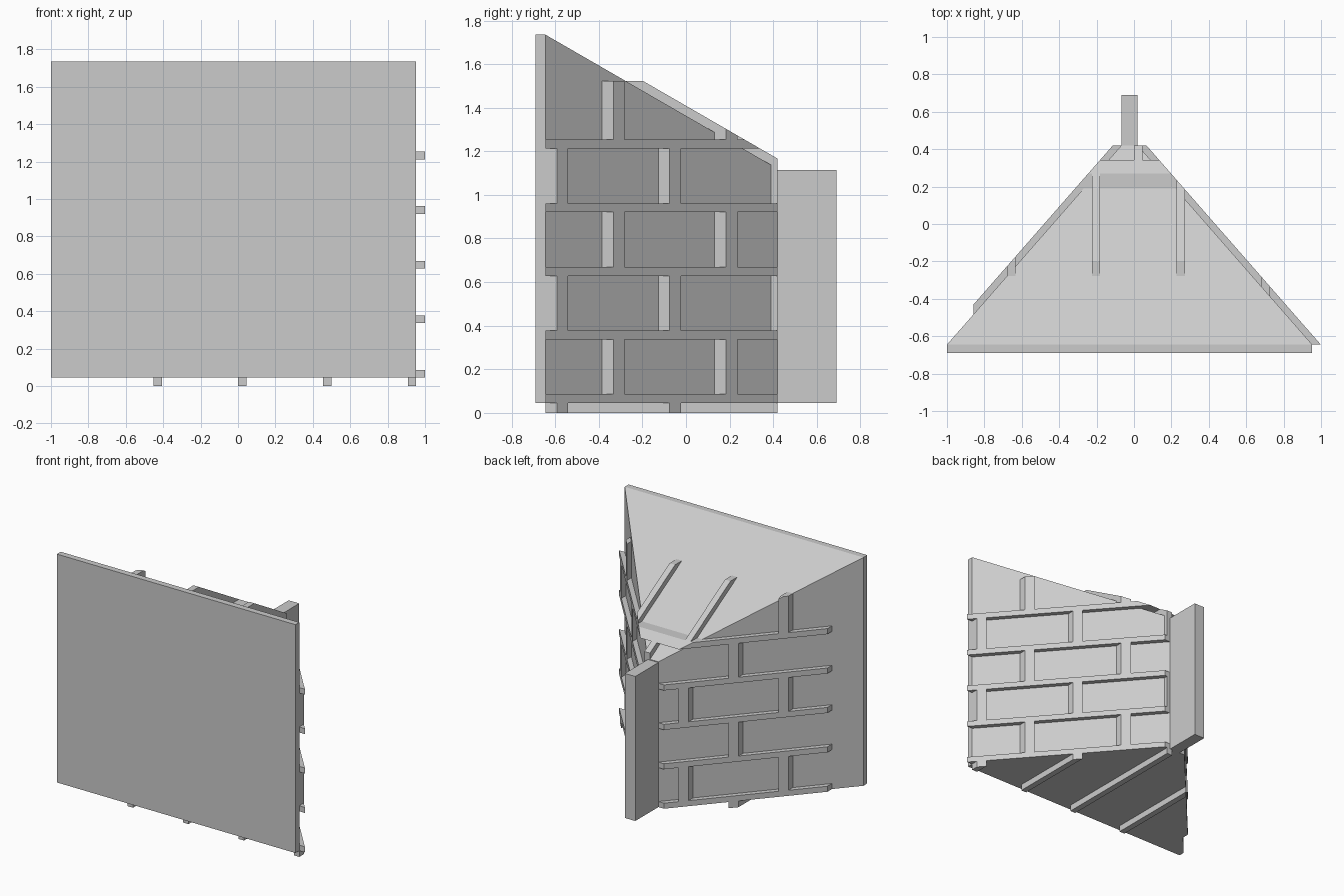
import bpy
import bmesh
from mathutils import Vector

cube = bpy.data.objects.get("Cube")
if cube:
    bpy.data.objects.remove(cube, do_unlink=True)

grey = bpy.data.materials.new("stone grey")
grey.use_nodes = True
colour = (0.6, 0.6, 0.6, 1)
grey.diffuse_color = colour
grey.node_tree.nodes["Principled BSDF"].inputs["Base Color"].default_value = colour

LEFT, RIGHT = -1.0, 0.953       # front corners of the wedge
FRONT, BACK = -0.645, 0.42
BASE, TOP = 0.046, 1.735
WALL_SLOPE, ROOF_SLOPE = 1.142, 0.577
RELIEF = 0.046                  # how far the ribs stand out


def wedge_planes(grow):
    """Two converging walls and a sloping roof, pushed out by grow."""
    return [
        (Vector((RIGHT + grow, FRONT, 0)), Vector((WALL_SLOPE, 1, 0))),
        (Vector((LEFT - grow, FRONT, 0)), Vector((-WALL_SLOPE, 1, 0))),
        (Vector((0, FRONT, TOP + grow)), Vector((0, ROOF_SLOPE, 1))),
    ]


def make_boxes(name, boxes, planes=()):
    """Boxes given as (low corner, high corner), all trimmed by planes."""
    bm = bmesh.new()
    for low, high in boxes:
        low, high = Vector(low), Vector(high)
        size, middle = high - low, (low + high) / 2
        for v in bmesh.ops.create_cube(bm, size=1)["verts"]:
            v.co = v.co * size + middle
    for point, normal in planes:
        bmesh.ops.bisect_plane(
            bm, geom=bm.verts[:] + bm.edges[:] + bm.faces[:], dist=1e-5,
            plane_co=point, plane_no=normal.normalized(), clear_outer=True)
        rim = [e for e in bm.edges if e.is_boundary]
        if rim:
            bmesh.ops.holes_fill(bm, edges=rim, sides=0)
    bmesh.ops.recalc_face_normals(bm, faces=bm.faces[:])
    mesh = bpy.data.meshes.new(name)
    bm.to_mesh(mesh)
    bm.free()
    mesh.materials.append(grey)
    obj = bpy.data.objects.new(name, mesh)
    bpy.context.collection.objects.link(obj)
    return obj


# Solid body, front plate and rear fin
make_boxes("wedge_body", [((-1.2, FRONT, BASE), (1.2, BACK, 1.9))], wedge_planes(0))
make_boxes("front_plate", [((LEFT, -0.69, BASE), (RIGHT, FRONT, TOP))])
make_boxes("rear_fin", [((-0.068, BACK - 0.03, BASE), (0.018, 0.69, 1.115))])

# Brick joints run straight back and stand out from walls, roof and underside
ROW, JOINT, PITCH, WIDTH = 0.2915, 0.041, 0.4535, 0.045
RIB_TOP = 1.523
courses = [BASE + ROW * k for k in range(5)]
beds = [((-0.857, FRONT, z), (1.2, BACK, z + JOINT)) for z in courses]

uprights = []
starts = [0] + [z + JOINT for z in courses]
ends = courses + [RIB_TOP]
for row, (low, high) in enumerate(zip(starts, ends)):
    first = RIGHT - WIDTH - (PITCH / 2 if row % 2 else 0)
    for k in range(4):
        x = first - k * PITCH
        uprights.append(((x, FRONT, low), (x + WIDTH, BACK, high)))

make_boxes("bed_joints", beds, wedge_planes(RELIEF))
make_boxes("upright_joints", uprights, wedge_planes(RELIEF))
